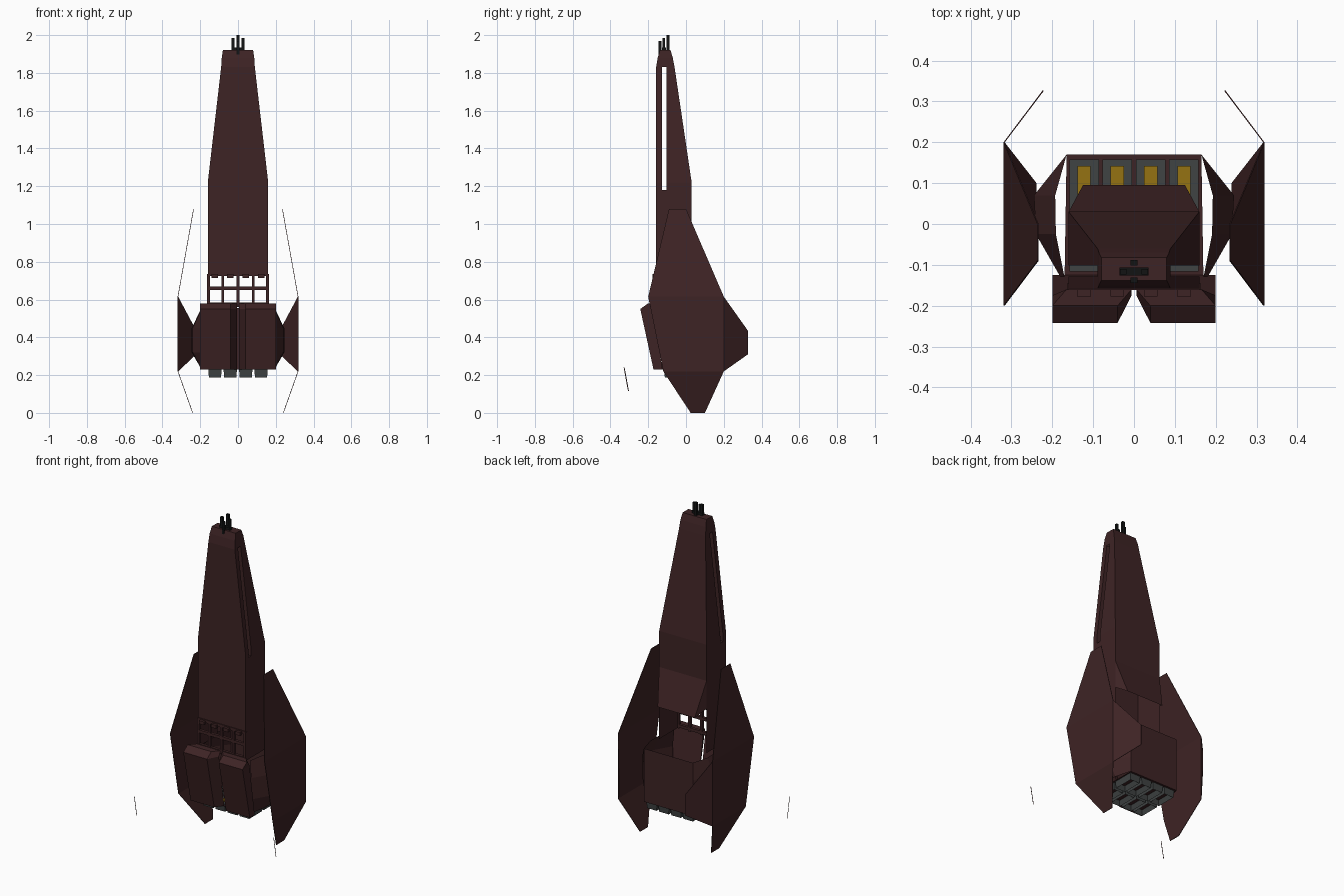
import bpy, bmesh
from mathutils import Vector

if "Cube" in bpy.data.objects:
    bpy.data.objects.remove(bpy.data.objects["Cube"])


def material(name, rgb):
    m = bpy.data.materials.new(name)
    m.diffuse_color = (*rgb, 1)
    m.use_nodes = True
    m.node_tree.nodes["Principled BSDF"].inputs["Base Color"].default_value = m.diffuse_color
    return m


MAROON = material("dark maroon", (0.048, 0.017, 0.018))
GREY = material("engine grey", (0.05, 0.056, 0.056))
BLACK = material("gun black", (0.006, 0.007, 0.007))
YELLOW = material("engine glow yellow", (0.30, 0.17, 0.006))


def mesh(name, verts, faces, mat, thick=0):
    me = bpy.data.meshes.new(name)
    me.from_pydata([Vector(v) for v in verts], [], faces)
    bm = bmesh.new()
    bm.from_mesh(me)
    bmesh.ops.recalc_face_normals(bm, faces=bm.faces)
    bm.to_mesh(me)
    bm.free()
    me.materials.append(mat)
    ob = bpy.data.objects.new(name, me)
    bpy.context.collection.objects.link(ob)
    if thick:
        s = ob.modifiers.new("thickness", "SOLIDIFY")
        s.thickness, s.offset = thick, 0
    return ob


def box(name, x0, x1, y0, y1, z0, z1, mat, taper=0):
    t = taper  # narrows the lower end
    v = [(x0 + t, y0 + t, z0), (x1 - t, y0 + t, z0), (x1 - t, y1 - t, z0), (x0 + t, y1 - t, z0),
         (x0, y0, z1), (x1, y0, z1), (x1, y1, z1), (x0, y1, z1)]
    f = [(3, 2, 1, 0), (4, 5, 6, 7), (0, 1, 5, 4), (1, 2, 6, 5), (2, 3, 7, 6), (3, 0, 4, 7)]
    return mesh(name, v, f, mat)


def flip(verts, s):
    return [(x * s, y, z) for x, y, z in verts]


# Main hull: open shell lofted through rings (z, half width, front y, back y)
SLOT = (-0.128, -0.102)


def section(z):
    t = max(0, (z - 1.22) / 0.62)
    return z, 0.16 - 0.072 * t, -0.158, 0.03 - 0.092 * t


rings = [section(z) for z in (0.56, 0.735, 1.0, 1.18, 1.22, 1.83)] + [(1.88, 0.086, -0.15, -0.07),
                                                                     (1.92, 0.08, -0.138, -0.082)]
verts, faces = [], []
for z, w, yf, yb in rings:
    side = [yf, *SLOT, yb]
    verts += [(w, y, z) for y in side] + [(-w, y, z) for y in reversed(side)]
for r in range(len(rings) - 1):
    for i in range(8):
        window = i == 7 and r == 0
        rear_opening = i == 3 and r < 2
        slot = i in (1, 5) and r in (3, 4)
        if not (window or rear_opening or slot):
            j = (i + 1) % 8
            faces.append((r * 8 + i, r * 8 + j, r * 8 + 8 + j, r * 8 + 8 + i))
    if r in (3, 4):  # inner walls of the side slot
        for a, b in ((1, 6), (2, 5)):
            faces.append((r * 8 + a, r * 8 + b, r * 8 + 8 + b, r * 8 + 8 + a))
top = (len(rings) - 1) * 8
faces.append(tuple(range(top, top + 8)))
mesh("main_hull", verts, faces, MAROON)

# Flared skirt below the hull back
mesh("rear_skirt", [(-0.16, 0.03, 1.0), (0.16, 0.03, 1.0), (0.125, 0.095, 0.79), (-0.125, 0.095, 0.79),
                    (0.16, 0.03, 0.83), (-0.16, 0.03, 0.83)],
     [(0, 1, 2, 3), (1, 4, 2), (0, 3, 5)], MAROON)

# Open window grid on the hull front
for x in (-0.156, -0.081, 0, 0.081, 0.156):
    box("window_post", x - 0.007, x + 0.007, -0.162, -0.145, 0.56, 0.735, MAROON)
for z in (0.575, 0.66, 0.733):
    box("window_rail", -0.16, 0.16, -0.162, -0.145, z - 0.009, z + 0.009, MAROON)
for x in (-0.122, -0.041, 0.041, 0.122):
    box("window_hood", x - 0.017, x + 0.017, -0.178, -0.158, 0.715, 0.735, MAROON)

# Nose guns in a cross
for x, y, z in ((0, -0.138, 1.97), (0, -0.095, 2.0), (-0.026, -0.117, 1.985), (0.026, -0.117, 1.985)):
    box("nose_gun", x - 0.008, x + 0.008, y - 0.007, y + 0.007, 1.89, z, BLACK)
box("gun_base", -0.035, 0.035, -0.126, -0.107, 1.9, 1.935, BLACK)

for s in (1, -1):
    # Folded wing: flat centre plate with top, bottom and rear flaps
    mesh("wing", flip([(0.318, -0.2, 0.615), (0.318, 0.2, 0.615), (0.318, 0.2, 0.22), (0.318, -0.12, 0.22),
                       (0.235, -0.09, 1.08), (0.235, 0.0, 1.08), (0.24, 0.1, 0.0), (0.24, 0.025, 0.0),
                       (0.222, 0.327, 0.435), (0.222, 0.327, 0.31)], s),
         [(0, 1, 2, 3), (0, 4, 5, 1), (3, 2, 6, 7), (1, 8, 9, 2)], MAROON, 0.003)

    # Detached blade in front of the wing
    mesh("front_blade", flip([(0.47, -0.33, 0.24), (0.47, -0.325, 0.24),
                              (0.47, -0.302, 0.115), (0.47, -0.307, 0.115)], s), [(0, 1, 2, 3)], MAROON)

    # Side shell of the engine block, bulging at mid height
    plan = [(0.18, -0.13), (0.24, -0.025), (0.245, 0.07), (0.165, 0.17)]
    v, f = [], []
    for z, k in ((0.23, 0.35), (0.32, 1), (0.45, 1), (0.555, 0.35)):
        v += [(0.165 + (x - 0.165) * k, y, z) for x, y in plan]
    for r in range(3):
        for i in range(3):
            f.append((r * 4 + i, r * 4 + i + 1, r * 4 + i + 5, r * 4 + i + 4))
    mesh("engine_side", flip(v, s), f, MAROON)

    # Slanted front pod with bevelled top and angled inner wall
    v = []
    for z, yf, yb in ((0.23, -0.172, -0.125), (0.55, -0.242, -0.175), (0.58, -0.2, -0.16)):
        xin = 0.04
        v += [(0.2, yf, z), (xin, yf, z), (0.006, yb, z), (0.2 if z < 0.57 else 0.165, yb, z)]
    f = [(0, 1, 2, 3), (8, 9, 10, 11)]
    for r in (0, 4):
        for i in range(4):
            j = (i + 1) % 4
            f.append((r + i, r + j, r + 4 + j, r + 4 + i))
    mesh("front_pod", flip(v, s), f, MAROON)

# Engine block back wall and floor
mesh("engine_back", [(-0.165, 0.17, 0.23), (0.165, 0.17, 0.23), (0.165, 0.17, 0.555), (-0.165, 0.17, 0.555)],
     [(0, 1, 2, 3)], MAROON)
mesh("engine_floor", [(-0.17, -0.13, 0.23), (0.17, -0.13, 0.23), (0.165, 0.17, 0.23), (-0.165, 0.17, 0.23)],
     [(0, 1, 2, 3)], MAROON)

# Eight square nozzles: hollow grey cup below, glowing plate inside the block
for x in (-0.122, -0.041, 0.041, 0.122):
    for y in (-0.05, 0.092):
        noz = box("engine_nozzle", x - 0.036, x + 0.036, y - 0.066, y + 0.066, 0.188, 0.235, GREY, 0.004)
        noz.data.materials.append(MAROON)
        bm = bmesh.new()
        bm.from_mesh(noz.data)
        low = min(bm.faces, key=lambda q: q.calc_center_median().z)
        bmesh.ops.inset_region(bm, faces=[low], thickness=0.014)
        bmesh.ops.translate(bm, verts=low.verts, vec=(0, 0, 0.03))
        low.material_index = 1
        bm.to_mesh(noz.data)
        bm.free()
        box("engine_glow", x - 0.016, x + 0.016, y - 0.04, y + 0.05, 0.235, 0.239, YELLOW)
